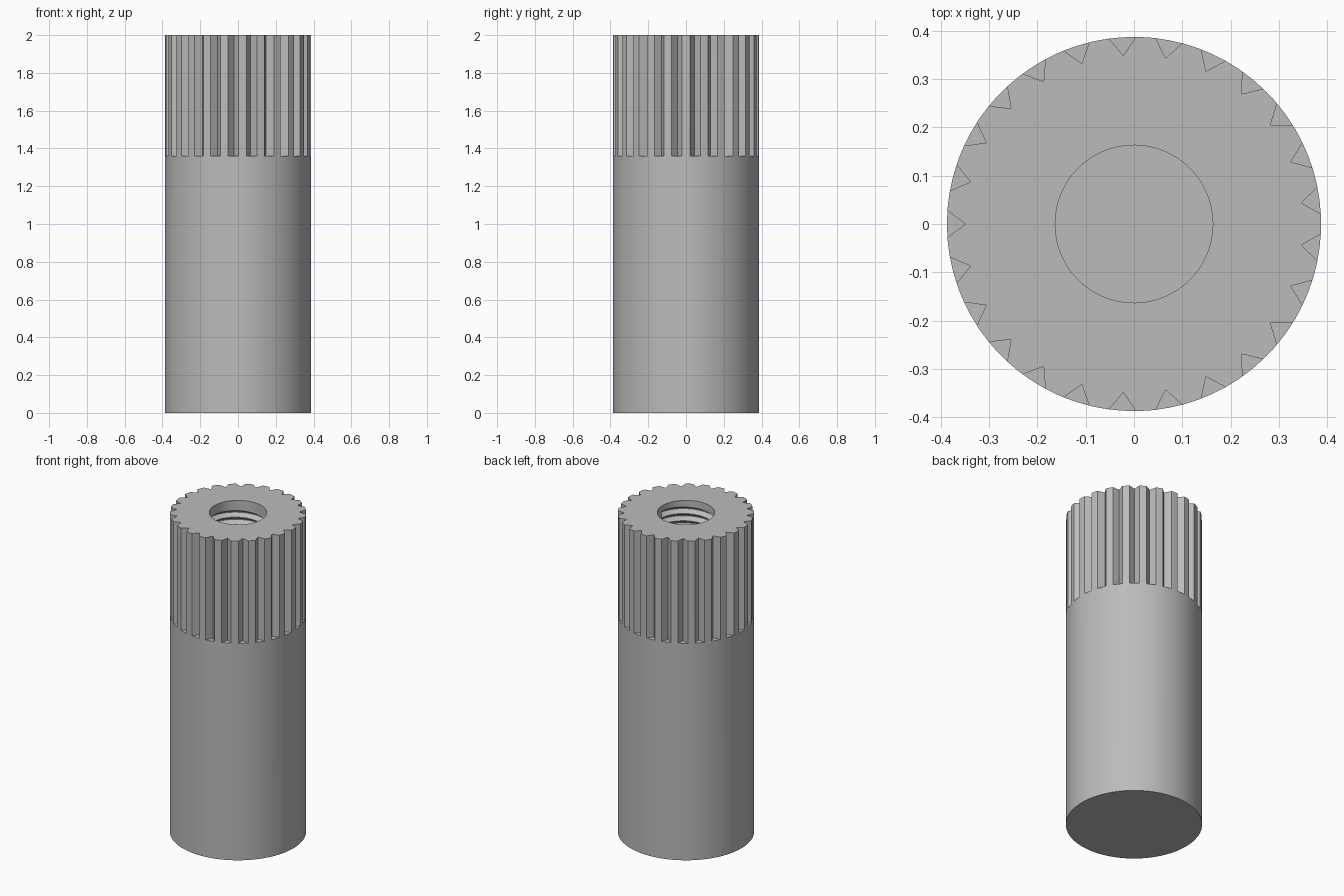
import bpy, bmesh
from math import sin, cos, pi, radians

cube = bpy.data.objects.get("Cube")
if cube:
    bpy.data.objects.remove(cube, do_unlink=True)

RADIUS, HEIGHT, SPLINE_Z = 0.387, 2.0, 1.36
TEETH, NOTCH_R, NOTCH_HALF = 25, 0.349, radians(4.1)
ARC_STEPS = 4
BORE_R, ROOT_R, FLOOR_Z = 0.163, 0.19, 1.0
PITCH, TURNS = 0.045, 19

steel = bpy.data.materials.new("Plain grey steel")
steel.use_nodes = True
grey = (0.5, 0.5, 0.5, 1)
steel.diffuse_color = grey
steel.node_tree.nodes["Principled BSDF"].inputs["Base Color"].default_value = grey

# Angles round the outline; every notch is an edge, an apex and an edge
tooth = 2 * pi / TEETH
angles, apexes = [], set()
for t in range(TEETH):
    mid = pi / TEETH + t * tooth
    angles.append(mid - NOTCH_HALF)
    apexes.add(len(angles))
    angles.append(mid)
    land = tooth - 2 * NOTCH_HALF
    angles += [mid + NOTCH_HALF + land * s / ARC_STEPS for s in range(ARC_STEPS)]
n = len(angles)

bm = bmesh.new()


def vert(r, a, z):
    return bm.verts.new((r * cos(a), r * sin(a), z))


def ring(r, z, notched=False):
    return [vert(NOTCH_R if notched and i in apexes else r, a, z)
            for i, a in enumerate(angles)]


def bridge(low, high):
    for i in range(len(low) - 1):
        bm.faces.new((low[i], low[i + 1], high[i + 1], high[i]))


def closed(r):
    return r + r[:1]


# Round lower body
base, shoulder = ring(RADIUS, 0), ring(RADIUS, SPLINE_Z)
bm.faces.new(base[::-1])
bridge(closed(base), closed(shoulder))

# Splined upper body, with a small ledge under each notch
spline = [vert(NOTCH_R, angles[i], SPLINE_Z) if i in apexes else v
          for i, v in enumerate(shoulder)]
top = ring(RADIUS, HEIGHT, True)
bridge(closed(spline), closed(top))
for i in apexes:
    bm.faces.new((shoulder[i - 1], shoulder[i], shoulder[i + 1], spline[i]))

# Top face and mouth of the bore
mouth = ring(BORE_R, HEIGHT)
bridge(closed(top), closed(mouth))

# Helical thread cut into the wall of the bore
start = HEIGHT - PITCH - 0.035
turn_angles = angles + [angles[0] + 2 * pi]
groove = [(0, BORE_R), (0.4, ROOT_R), (0.5, ROOT_R), (0.9, BORE_R)]
rows = [(t + f, r) for t in range(TURNS) for f, r in groove] + [(TURNS, BORE_R)]
thread = [[vert(r, a, start + PITCH * ((a - angles[0]) / (2 * pi) - k))
           for a in turn_angles] for k, r in rows]
bridge(closed(mouth), thread[0])
for upper, lower in zip(thread, thread[1:]):
    bridge(upper, lower)

# Groove ends, plain run-out and floor of the bore
floor = ring(BORE_R, FLOOR_Z)
bm.faces.new([row[-1] for row in thread[:5]])
bm.faces.new([row[0] for row in thread[-5:]][::-1])
bridge(thread[-1], closed(floor))
bm.faces.new(floor)

bmesh.ops.remove_doubles(bm, verts=bm.verts, dist=0.00001)
mesh = bpy.data.meshes.new("splined_threaded_sleeve")
bm.to_mesh(mesh)
bm.free()
mesh.materials.append(steel)
sleeve = bpy.data.objects.new("splined_threaded_sleeve", mesh)
bpy.context.collection.objects.link(sleeve)

# Smooth round walls, crisp notch and thread edges
bpy.context.view_layer.objects.active = sleeve
sleeve.select_set(True)
bpy.ops.object.shade_smooth_by_angle(angle=radians(25))
